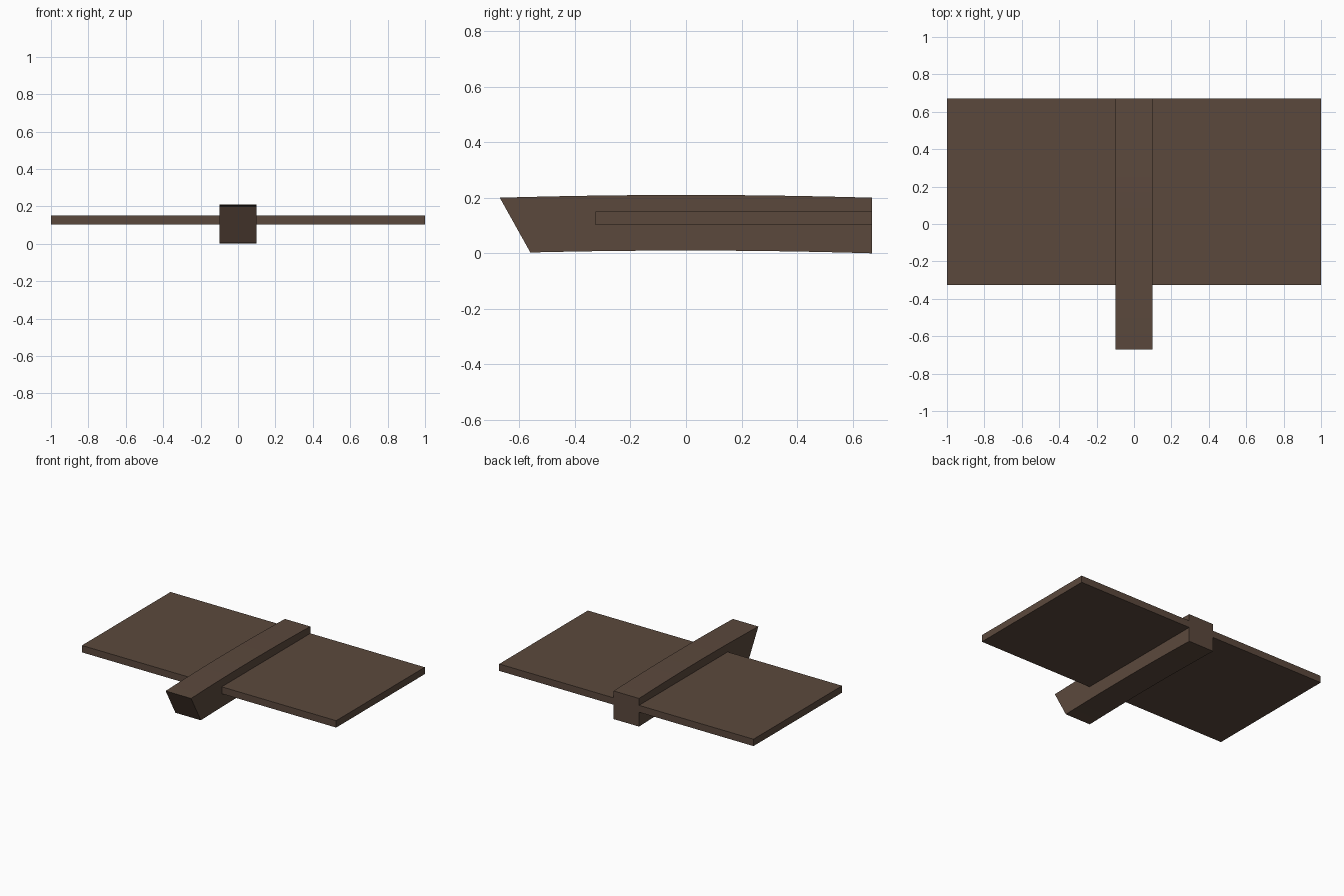
import bpy, bmesh

if "Cube" in bpy.data.objects:
    bpy.data.objects.remove(bpy.data.objects["Cube"])

HALF_LEN, RISE, HEIGHT = 0.67, 0.01, 0.2
BEAM_HALF = 0.1
SEGMENTS = 16

wood = bpy.data.materials.new("dark brown wood")
wood.diffuse_color = (0.105, 0.066, 0.046, 1)
wood.use_nodes = True
wood.node_tree.nodes["Principled BSDF"].inputs["Base Color"].default_value = wood.diffuse_color


def extrude_profile(name, profile, x0, x1):
    """Extrude a (y, z) outline along x."""
    bm = bmesh.new()
    face = bm.faces.new([bm.verts.new((x0, y, z)) for y, z in profile])
    ext = bmesh.ops.extrude_face_region(bm, geom=[face])
    moved = [g for g in ext["geom"] if isinstance(g, bmesh.types.BMVert)]
    bmesh.ops.translate(bm, verts=moved, vec=(x1 - x0, 0, 0))
    bmesh.ops.recalc_face_normals(bm, faces=bm.faces)
    mesh = bpy.data.meshes.new(name)
    bm.to_mesh(mesh)
    bm.free()
    mesh.materials.append(wood)
    obj = bpy.data.objects.new(name, mesh)
    bpy.context.collection.objects.link(obj)
    return obj


def arch(y_start, base):
    """Points of a very shallow arch from y_start to the back end."""
    pts = []
    for i in range(SEGMENTS + 1):
        y = y_start + (HALF_LEN - y_start) * i / SEGMENTS
        pts.append((y, base + RISE * (1 - (y / HALF_LEN) ** 2)))
    return pts


# Central beam: gently arched, with a raked front end
beam_outline = arch(-0.56, 0.0) + arch(-HALF_LEN, HEIGHT)[::-1]
extrude_profile("central_beam", beam_outline, -BEAM_HALF, BEAM_HALF)

# Flat boards on both sides, flush with the back of the beam
board_outline = [(-0.325, 0.102), (HALF_LEN, 0.102), (HALF_LEN, 0.151), (-0.325, 0.151)]
for side, name in ((-1, "left_board"), (1, "right_board")):
    extrude_profile(name, board_outline, side * BEAM_HALF, side * 1.0)
